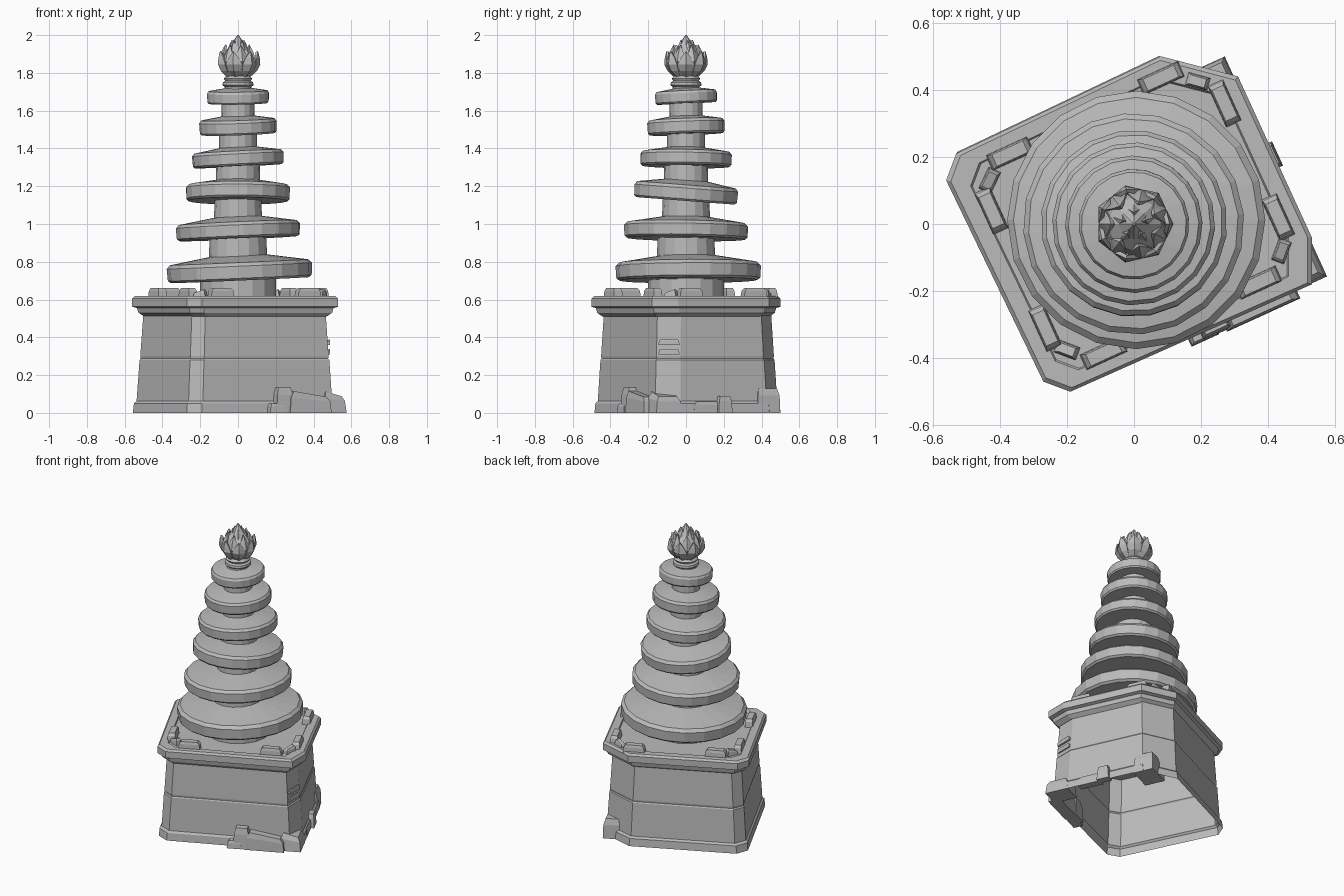
import bpy, bmesh, math
from math import sin, cos, radians, pi
from mathutils import Matrix, Vector

cube = bpy.data.objects.get("Cube")
if cube:
    bpy.data.objects.remove(cube, do_unlink=True)

stone = bpy.data.materials.new("grey_stone")
stone.use_nodes = True
colour = (0.5, 0.5, 0.5, 1)
stone.diffuse_color = colour
bsdf = stone.node_tree.nodes["Principled BSDF"]
bsdf.inputs["Base Color"].default_value = colour
bsdf.inputs["Roughness"].default_value = 0.9

TURN = radians(24.5)          # the square base is turned on the spot


def finish(name, bm, fix=True):
    if fix:
        bmesh.ops.recalc_face_normals(bm, faces=bm.faces)
    mesh = bpy.data.meshes.new(name)
    bm.to_mesh(mesh)
    bm.free()
    mesh.materials.append(stone)
    obj = bpy.data.objects.new(name, mesh)
    bpy.context.collection.objects.link(obj)
    return obj


def loft(name, rings, bottom=True, top=True):
    """Skin a stack of equal-length point rings."""
    bm = bmesh.new()
    rows = [[bm.verts.new(p) for p in ring] for ring in rings]
    n = len(rows[0])
    for a, b in zip(rows, rows[1:]):
        for i in range(n):
            j = (i + 1) % n
            bm.faces.new((a[i], a[j], b[j], b[i]))
    if bottom:
        bm.faces.new(rows[0][::-1])
    if top:
        bm.faces.new(rows[-1])
    return finish(name, bm, fix=bottom and top)


def lathe(name, profile, sides):
    return loft(name, [[(r * cos(2 * pi * i / sides), r * sin(2 * pi * i / sides), z)
                        for i in range(sides)] for r, z in profile])


def block(name, x, y, size, z=0.0, turn=0.0, taper=0.8, lean=0.0):
    """Box with a chamfered, narrowed top."""
    w, d, h = size
    rings = []
    for k, f in ((1, 0), ((1 + taper) / 2, 0.7), (taper * 0.88, 1)):
        rings.append([(sx * w / 2 * k, sy * d / 2 * k, h * f + lean * sx * f)
                      for sx, sy in ((-1, -1), (1, -1), (1, 1), (-1, 1))])
    obj = loft(name, rings)
    obj.location = (x, y, z)
    obj.rotation_euler.z = TURN + turn
    return obj


# Plan of the square base with cut corners
plan = [(-0.56, 0.13), (-0.27, -0.47), (-0.19, -0.50), (0.53, -0.18),
        (0.53, -0.04), (0.31, 0.44), (0.08, 0.50), (-0.53, 0.21)]


def plan_rings(levels, dx=0.0, dy=0.0):
    return [[(x * s + dx, y * s + dy, z) for x, y in plan] for z, s in levels]


# Hollow pedestal with plinth and one course line
loft("pedestal_walls", plan_rings(
    [(0, 0.985), (0.05, 0.975), (0.062, 0.95), (0.28, 0.922),
     (0.287, 0.91), (0.3, 0.915), (0.53, 0.885)], dx=-0.005, dy=0.008),
    bottom=False, top=False)

# Moulded cap slab with a shallow sunken top
loft("pedestal_cap", plan_rings(
    [(0.51, 0.885), (0.53, 0.94), (0.555, 0.955), (0.562, 1.0),
     (0.605, 1.0), (0.618, 0.975), (0.618, 0.87), (0.61, 0.86)]))

# Broken parapet blocks around the cap
parapet = [(-0.09, -0.385, 0), (0.37, -0.175, 0), (0.08, 0.435, 0), (-0.37, 0.21, 0),
           (0.27, 0.36, 1), (0.43, 0.02, 1), (-0.425, 0.04, 1), (-0.265, -0.31, 1)]
for i, (x, y, side) in enumerate(parapet):
    block(f"parapet_block_{i + 1}", x, y, (0.135, 0.05, 0.05), 0.61, side * pi / 2, 0.85)
corners = [(-0.43, 0.13, 40), (0.19, 0.425, -40), (-0.2, -0.375, -45), (0.44, -0.08, 45)]
for i, (x, y, a) in enumerate(corners):
    block(f"parapet_corner_{i + 1}", x, y, (0.07, 0.04, 0.035), 0.61, radians(a), 0.75, 0.008)

# Stepped central column
lathe("column", [(0.2, 0.6), (0.2, 0.72), (0.155, 0.78), (0.15, 0.95), (0.128, 1.0),
                 (0.122, 1.18), (0.118, 1.2), (0.115, 1.36), (0.1, 1.38),
                 (0.1, 1.52), (0.088, 1.54), (0.086, 1.7)], 16)

# Tilted ring discs: radius, mid height, thickness, tilt about x and y
discs = [(0.385, 0.75, 0.095, 0.3, -2.5), (0.33, 0.965, 0.085, -1.8, -2),
         (0.278, 1.165, 0.085, -3, 3.2), (0.243, 1.345, 0.078, -3, -0.3),
         (0.205, 1.515, 0.078, -2, -2), (0.165, 1.672, 0.066, -2, -2.2)]
for i, (r, z, t, ax, ay) in enumerate(discs):
    h = t / 2
    disc = lathe(f"ring_disc_{i + 1}", [(r * 0.3, -h), (r * 0.95, -h), (r * 0.99, -h * 0.75),
                                        (r, h * 0.6), (r * 0.95, h), (r * 0.4, h + 0.09 * r)], 20)
    disc.location = (0.008 if i == 0 else 0, 0.012 if i == 0 else 0, z)
    disc.rotation_euler = (radians(ax), radians(ay), i * 0.4)

# Finial neck and bud core
lathe("finial_neck", [(0.075, 1.69), (0.07, 1.725), (0.082, 1.735), (0.08, 1.75),
                      (0.068, 1.758), (0.075, 1.77), (0.06, 1.785)], 16)
lathe("bud_core", [(0.05, 1.77), (0.088, 1.81), (0.096, 1.85), (0.08, 1.9),
                   (0.045, 1.94), (0.004, 2.0)], 8)


def petals(name, count, rows, tip, phase):
    """Ring of pointed leaves, each with a raised mid rib."""
    bm = bmesh.new()
    for k in range(count):
        a = 2 * pi * (k + phase) / count
        grid = []
        for r, z, half in rows:
            grid.append([bm.verts.new(((r - 0.012 * abs(s)) * cos(a + s * half),
                                       (r - 0.012 * abs(s)) * sin(a + s * half), z))
                         for s in (-1, 0, 1)])
        end = bm.verts.new((tip[0] * cos(a), tip[0] * sin(a), tip[1]))
        for p, q in zip(grid, grid[1:]):
            for c in (0, 1):
                bm.faces.new((p[c], p[c + 1], q[c + 1], q[c]))
        for c in (0, 1):
            bm.faces.new((grid[-1][c], grid[-1][c + 1], end))
    obj = finish(name, bm, fix=False)
    solid = obj.modifiers.new("thickness", "SOLIDIFY")
    solid.thickness = 0.012
    return obj


petals("outer_petals", 7, [(0.062, 1.775, 0.3), (0.1, 1.81, 0.42), (0.118, 1.845, 0.42),
                           (0.115, 1.88, 0.27)], (0.106, 1.915), 0.0)
petals("middle_petals", 7, [(0.09, 1.82, 0.4), (0.106, 1.86, 0.42),
                            (0.092, 1.905, 0.3)], (0.068, 1.95), 0.5)
petals("inner_petals", 5, [(0.07, 1.87, 0.5), (0.066, 1.91, 0.5)], (0.035, 1.975), 0.25)

# Repair block and rubble at the foot of the pedestal
block("corner_repair_block", 0.22, 0.405, (0.17, 0.13, 0.13), taper=0.92)
block("corner_boulder", 0.485, -0.115, (0.13, 0.15, 0.1), taper=0.8, lean=-0.012)
block("front_slab", 0.37, -0.235, (0.24, 0.08, 0.1), taper=0.9, lean=-0.015)
block("front_stone", 0.235, -0.29, (0.1, 0.08, 0.135), taper=0.8)
block("front_chip", 0.2, -0.32, (0.09, 0.06, 0.05), taper=0.8)
block("side_slab", 0.43, 0.1, (0.05, 0.15, 0.06), taper=0.85)
block("side_chip", 0.405, 0.2, (0.05, 0.08, 0.09), taper=0.8)

# Chipped courses on the cut corner
for i, z in enumerate((0.31, 0.36)):
    block(f"corner_chip_{i + 1}", 0.473, -0.09, (0.03, 0.11, 0.025), z, -TURN, 0.95, 0.004)
